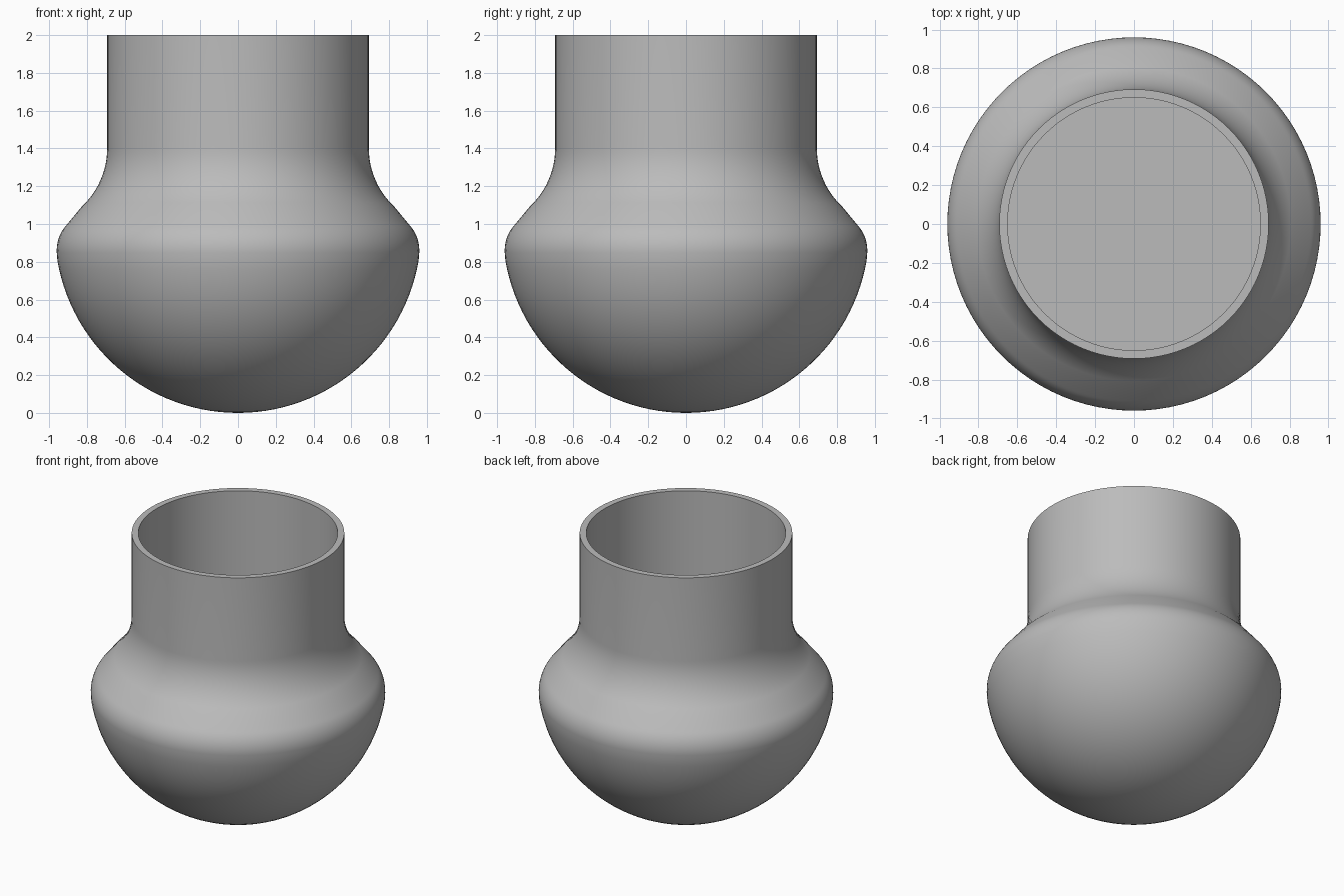
import bpy
import math

SEGMENTS = 96

cube = bpy.data.objects.get("Cube")
if cube:
    bpy.data.objects.remove(cube, do_unlink=True)

grey = bpy.data.materials.new("plain_grey")
grey.use_nodes = True
grey.diffuse_color = (0.5, 0.5, 0.5, 1)
grey.node_tree.nodes["Principled BSDF"].inputs["Base Color"].default_value = (0.5, 0.5, 0.5, 1)


def arc(r, z, radius, start, end, steps):
    """Points (r, z) along a circular arc, angles in degrees."""
    angles = [math.radians(start + (end - start) * i / steps) for i in range(steps + 1)]
    return [(r + radius * math.cos(a), z + radius * math.sin(a)) for a in angles]


def lathe(name, profile):
    """Revolve a profile running from the bottom pole to the top pole."""
    rings = profile[1:-1]
    verts = [(0, 0, profile[0][1])]
    for r, z in rings:
        for i in range(SEGMENTS):
            a = math.tau * i / SEGMENTS
            verts.append((r * math.cos(a), r * math.sin(a), z))
    verts.append((0, 0, profile[-1][1]))
    last = len(verts) - 1
    top = 1 + (len(rings) - 1) * SEGMENTS
    faces = []
    for i in range(SEGMENTS):
        j = (i + 1) % SEGMENTS
        faces.append((0, 1 + j, 1 + i))
        for k in range(len(rings) - 1):
            a = 1 + k * SEGMENTS
            b = a + SEGMENTS
            faces.append((a + i, a + j, b + j, b + i))
        faces.append((top + i, top + j, last))
    mesh = bpy.data.meshes.new(name)
    mesh.from_pydata(verts, [], faces)
    mesh.materials.append(grey)
    obj = bpy.data.objects.new(name, mesh)
    bpy.context.collection.objects.link(obj)
    return obj


# Round base, rounded shoulder, concave blend, then the straight neck
profile = [(0, 0)]
profile += arc(0, 0.97, 0.97, -90, -9.5, 28)[1:]
profile += arc(0.76, 0.86, 0.2, -8, 42, 12)
profile += arc(1.113, 1.4, 0.42, 227, 180, 12)
# Rim and blind bore with a flat floor
profile += [(0.693, 2), (0.65, 2), (0.65, 1), (0, 1)]

vessel = lathe("round_based_vessel", profile)
bpy.ops.object.select_all(action="DESELECT")
vessel.select_set(True)
bpy.context.view_layer.objects.active = vessel
bpy.ops.object.shade_smooth_by_angle(angle=math.radians(35))
